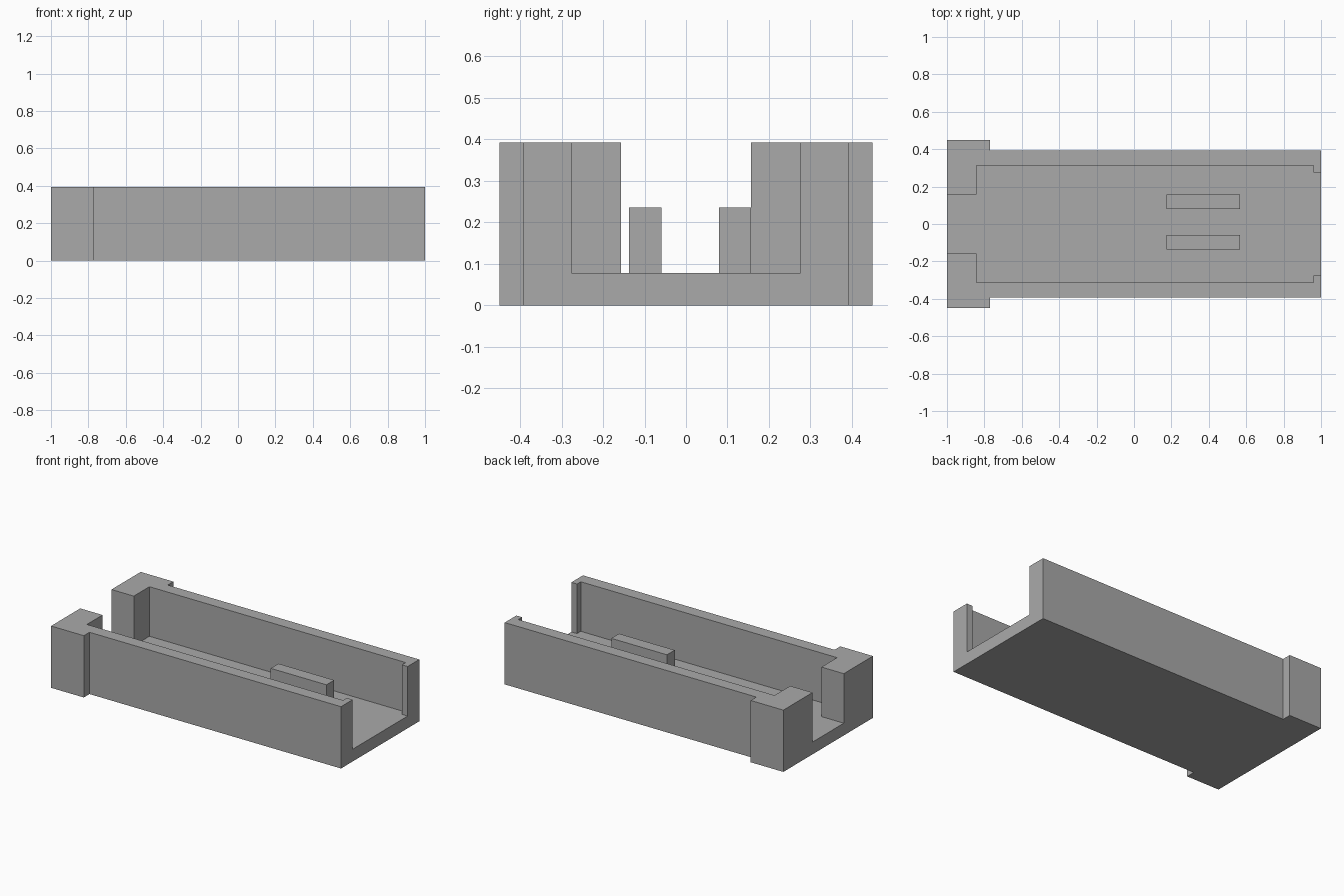
import bpy
import bmesh

cube = bpy.data.objects.get("Cube")
if cube:
    bpy.data.objects.remove(cube, do_unlink=True)

grey = bpy.data.materials.new("plain grey")
grey.use_nodes = True
colour = (0.4, 0.4, 0.4, 1)
grey.diffuse_color = colour
grey.node_tree.nodes["Principled BSDF"].inputs["Base Color"].default_value = colour

HEIGHT = 0.393
FLOOR = 0.078


def prism(name, outline, bottom, top):
    """Extrude a flat outline straight up."""
    bm = bmesh.new()
    face = bm.faces.new([bm.verts.new((x, y, bottom)) for x, y in outline])
    new = bmesh.ops.extrude_face_region(bm, geom=[face])["geom"]
    verts = [v for v in new if isinstance(v, bmesh.types.BMVert)]
    bmesh.ops.translate(bm, verts=verts, vec=(0, 0, top - bottom))
    bmesh.ops.recalc_face_normals(bm, faces=bm.faces)
    mesh = bpy.data.meshes.new(name)
    bm.to_mesh(mesh)
    bm.free()
    mesh.materials.append(grey)
    obj = bpy.data.objects.new(name, mesh)
    bpy.context.collection.objects.link(obj)
    return obj


def mirrored(half):
    """Complete an outline across the long centre line."""
    return half + [(x, -y) for x, y in reversed(half)]


# Tray body, wider at the corner posts
tray = prism("tray", mirrored([(-1, 0.45), (-0.77, 0.45), (-0.77, 0.393), (1, 0.393)]), 0, HEIGHT)

# Open channel, narrowed between the posts and by the end lips
channel = prism("channel_cutter", mirrored([
    (-1.1, 0.157), (-0.843, 0.157), (-0.843, 0.314),
    (0.96, 0.314), (0.96, 0.276), (1.1, 0.276)]), FLOOR, HEIGHT + 0.1)
channel.hide_render = True
channel.hide_set(True)
cut = tray.modifiers.new("channel", "BOOLEAN")
cut.operation = "DIFFERENCE"
cut.solver = "EXACT"
cut.object = channel

# Two raised ribs on the floor
for name, y0, y1 in (("left_rib", 0.079, 0.157), ("right_rib", -0.137, -0.059)):
    prism(name, [(0.175, y0), (0.567, y0), (0.567, y1), (0.175, y1)], FLOOR - 0.02, 0.236)
